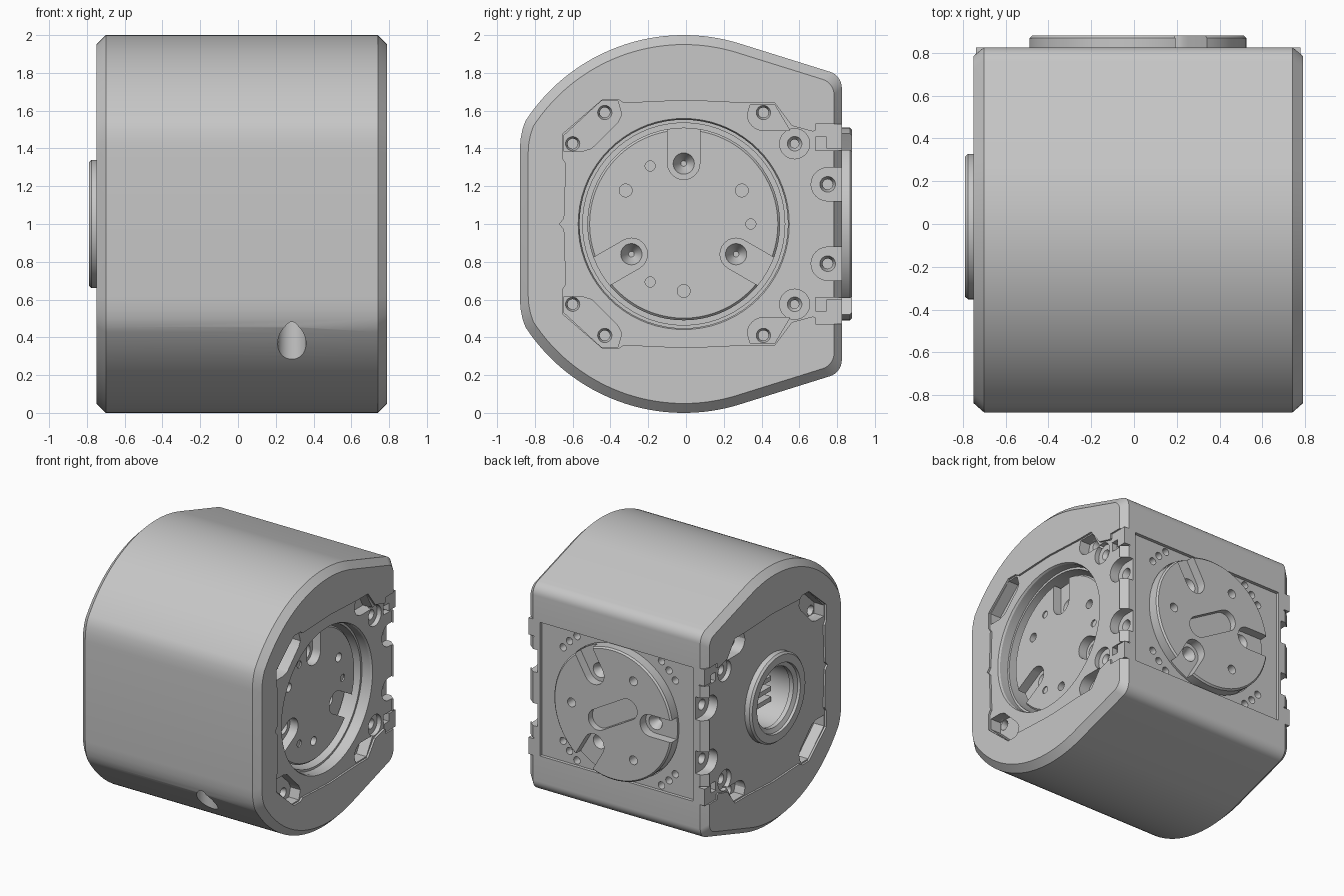
import bpy, bmesh
from math import sin, cos, radians as rad

cube = bpy.data.objects.get("Cube")
if cube:
    bpy.data.objects.remove(cube)

grey = bpy.data.materials.new("machined grey")
grey.use_nodes = True
COLOUR = (0.57, 0.57, 0.57, 1)
grey.diffuse_color = COLOUR
grey.node_tree.nodes["Principled BSDF"].inputs["Base Color"].default_value = COLOUR

MAPS = {"x": lambda a, b, t: (t, a, b),
        "y": lambda a, b, t: (a, t, b),
        "z": lambda a, b, t: (a, b, t)}


# 2D outlines
def polar(c, r, a):
    return (c[0] + r * cos(rad(a)), c[1] + r * sin(rad(a)))


def arc(c, r, a0, a1, n):
    return [polar(c, r, a0 + (a1 - a0) * i / n) for i in range(n + 1)]


def circle(c, r, n=32):
    return arc(c, r, 0, 360, n)[:-1]


def rect(a0, a1, b0, b1):
    return [(a0, b0), (a1, b0), (a1, b1), (a0, b1)]


def capsule(c, r, length, angle):
    end = polar(c, length, angle)
    return arc(c, r, angle + 90, angle + 270, 12) + arc(end, r, angle - 90, angle + 90, 12)


def flip(pts):
    return [(a, 2 - b) for a, b in pts]


def plain(a, b):
    return [(a, 1), (b, 1)]


# Solids: an outline swept along an axis through (position, scale) levels
def sweep(bm, pts, axis, levels, c=(0, 1)):
    rings = []
    for t, s in levels:
        rings.append([bm.verts.new(MAPS[axis](c[0] + (a - c[0]) * s, c[1] + (b - c[1]) * s, t))
                      for a, b in pts])
    faces = [bm.faces.new(rings[0]), bm.faces.new(rings[-1])]
    n = len(pts)
    for lo, hi in zip(rings, rings[1:]):
        for i in range(n):
            j = (i + 1) % n
            faces.append(bm.faces.new((lo[i], lo[j], hi[j], hi[i])))
    bmesh.ops.recalc_face_normals(bm, faces=faces)


def make(name, solids):
    bm = bmesh.new()
    for s in solids:
        sweep(bm, *s)
    mesh = bpy.data.meshes.new(name)
    bm.to_mesh(mesh)
    bm.free()
    mesh.materials.append(grey)
    ob = bpy.data.objects.new(name, mesh)
    bpy.context.collection.objects.link(ob)
    return ob


# Cut one solid at a time, so that overlapping cuts stay clean
def cut(ob, solids):
    for solid in solids:
        tool = make("cutter", [solid])
        mod = ob.modifiers.new("cut", "BOOLEAN")
        mod.operation, mod.solver, mod.object = "DIFFERENCE", "EXACT", tool
        bpy.context.view_layer.update()
        graph = bpy.context.evaluated_depsgraph_get()
        done = bpy.data.meshes.new_from_object(ob.evaluated_get(graph))
        ob.modifiers.clear()
        if len(done.polygons) > 6:
            ob.data = done
        bpy.data.objects.remove(tool)


def smooth(ob):
    bpy.ops.object.select_all(action="DESELECT")
    ob.select_set(True)
    bpy.context.view_layer.objects.active = ob
    bpy.ops.object.shade_smooth_by_angle(angle=rad(24))


# Housing: rounded front, sloping top and bottom, flat back
AXLE = (-0.012, 1)
half = (arc((0.735, 1.72), 0.09, 0, 72.2, 8) + arc(AXLE, 1, 72, 147, 40)
        + [(-0.866, 1.50), (-0.876, 1.45), (-0.88, 1.39)])
body = make("housing", [(half + flip(half)[::-1], "x",
                         [(-0.75, 0.95), (-0.70, 1), (0.74, 1), (0.79, 0.95)])])

# Recessed cover plates on both sides and the back panel
top_edge = [(0.78, 1.52), (0.67, 1.49), (0.56, 1.52), (0.47, 1.64), (0.33, 1.64), (0, 1.655),
            (-0.33, 1.64), (-0.36, 1.66), (-0.44, 1.66), (-0.655, 1.475), (-0.655, 1.35),
            (-0.635, 1.32), (-0.645, 1.03), (-0.67, 1)]
plate = top_edge + flip(top_edge)[-2::-1]
cut(body, [(plate, "x", plain(0.775, 0.9)), (plate, "x", plain(-0.9, -0.735)),
           (rect(-0.64, 0.68, 0.48, 1.52), "y", plain(0.80, 0.95))])

# Main bores and the drilled front hole
DISC = (0.015, 1)
cut(body, [(circle(AXLE, 0.535, 72), "x", plain(0.45, 0.95)),
           (circle(AXLE, 0.56, 72), "x", [(0.69, 0.985), (0.76, 0.985), (0.80, 1.02)], AXLE),
           (circle(DISC, 0.515, 72), "y", plain(0.70, 0.95)),
           (circle(AXLE, 0.24, 48), "x", plain(-0.9, -0.45)),
           (circle((0.285, -0.785), 0.075), "z", plain(-0.1, 0.6))])

# Corner pockets, bracket notches and screw holes, alike on both sides
front_pocket = [(-0.36, 1.65), (-0.34, 1.58), (-0.36, 1.54), (-0.5, 1.4), (-0.55, 1.385),
                (-0.645, 1.385), (-0.645, 1.47), (-0.45, 1.65)]
back_pocket = [(0.47, 1.63), (0.34, 1.63)] + arc((0.41, 1.58), 0.085, 180, 270, 6) + [(0.55, 1.495)]
clip_seat = rect(0.685, 0.95, 1.39, 1.53)
notch = capsule((0.75, 1.21), 0.088, 0.3, 0)
screws = [(-0.43, 1.59), (-0.60, 1.425), (0.41, 1.59), (0.75, 1.21)]
pockets, holes, clips = [], [], []
for face, d in ((0.79, -1), (-0.75, 1)):
    def at(depth):
        return face + d * depth
    for turn in (list, flip):
        for outline, depth in ((front_pocket, 0.10), (back_pocket, 0.10), (notch, 0.09),
                               (clip_seat, 0.06)):
            pockets.append((turn(outline), "x", plain(at(depth), at(-0.1))))
        c = turn([(0.575, 1.425)])[0]
        pockets.append((circle(c, 0.08), "x", plain(at(0.05), at(-0.1))))
        holes.append((circle(c, 0.045), "x", [(at(0.15), 0.5), (at(0.075), 0.5), (at(0.04), 1)], c))
        for c in turn(screws):
            holes.append((circle(c, 0.045, 24), "x",
                          [(at(0.25), 0.6), (at(0.13), 0.6), (at(0.08), 1)], c))
        # Clip: a hooked block in its seat
        hook = [(0.683, 1.53), (0.683, 1.46), (0.745, 1.46), (0.745, 1.40), (0.825, 1.40),
                (0.825, 1.475), (0.825, 1.53)]
        clips.append((turn(hook), "x", plain(at(0.065), at(0.012))))
cut(body, pockets)

# Small pin holes in the back panel corners
for quarter in (0, 90, 180, 270):
    for a in (37, 45, 53):
        holes.append((circle(polar(DISC, 0.605, quarter + a), 0.028, 16), "y", plain(0.74, 0.9)))
cut(body, holes)
smooth(body)
make("bracket_clips", clips)


# Output discs: three open slots with screw seats, and three screw holes
def output_disc(name, axis, c, back, face, first, extra):
    disc = make(name, [(circle(c, 0.51, 72), axis, [(back, 1), (face - 0.012, 1), (face, 0.977)], c)])
    slots, drills = [], []
    for k in (0, 120, 240):
        p = polar(c, 0.32, first + k)
        slots.append((capsule(p, 0.085, 0.4, first + k), axis, plain(face - 0.07, face + 0.1)))
        drills.append((circle(p, 0.06, 24), axis,
                       [(face - 0.14, 0.25), (face - 0.085, 0.85), (face - 0.06, 1)], p))
        p = polar(c, 0.355, first + k + 60)
        drills.append((circle(p, 0.034, 24), axis, plain(face - 0.08, face + 0.1)))
    cut(disc, slots + drills + extra)
    smooth(disc)


output_disc("side_output_disc", "x", AXLE, 0.40, 0.66, 90,
            [(circle(polar(AXLE, 0.355, a), 0.027, 20), "x", plain(0.65, 0.8))
             for a in (0, 120, 240)])
output_disc("back_output_disc", "y", DISC, 0.65, 0.88, 60,
            [(capsule(polar(DISC, 0.15, -30), 0.08, 0.30, 150), "y", plain(0.83, 0.95))])

# Hub ring with a chamfered bore
hub = make("hub_ring", [(circle(AXLE, 0.34, 64), "x", [(-0.72, 1), (-0.775, 1), (-0.79, 0.96)], AXLE)])
cut(hub, [(circle(AXLE, 0.23, 64), "x",
           [(-0.6, 1), (-0.755, 1), (-0.77, 1.14), (-0.85, 1.2)], AXLE)])
smooth(hub)

# Slats seen inside the hub bore
make("hub_slats", [(rect(-0.19, 0.17, z - 0.018, z + 0.018), "x", plain(-0.60, -0.44))
                   for z in [0.88 + 0.08 * i for i in range(4)]])
